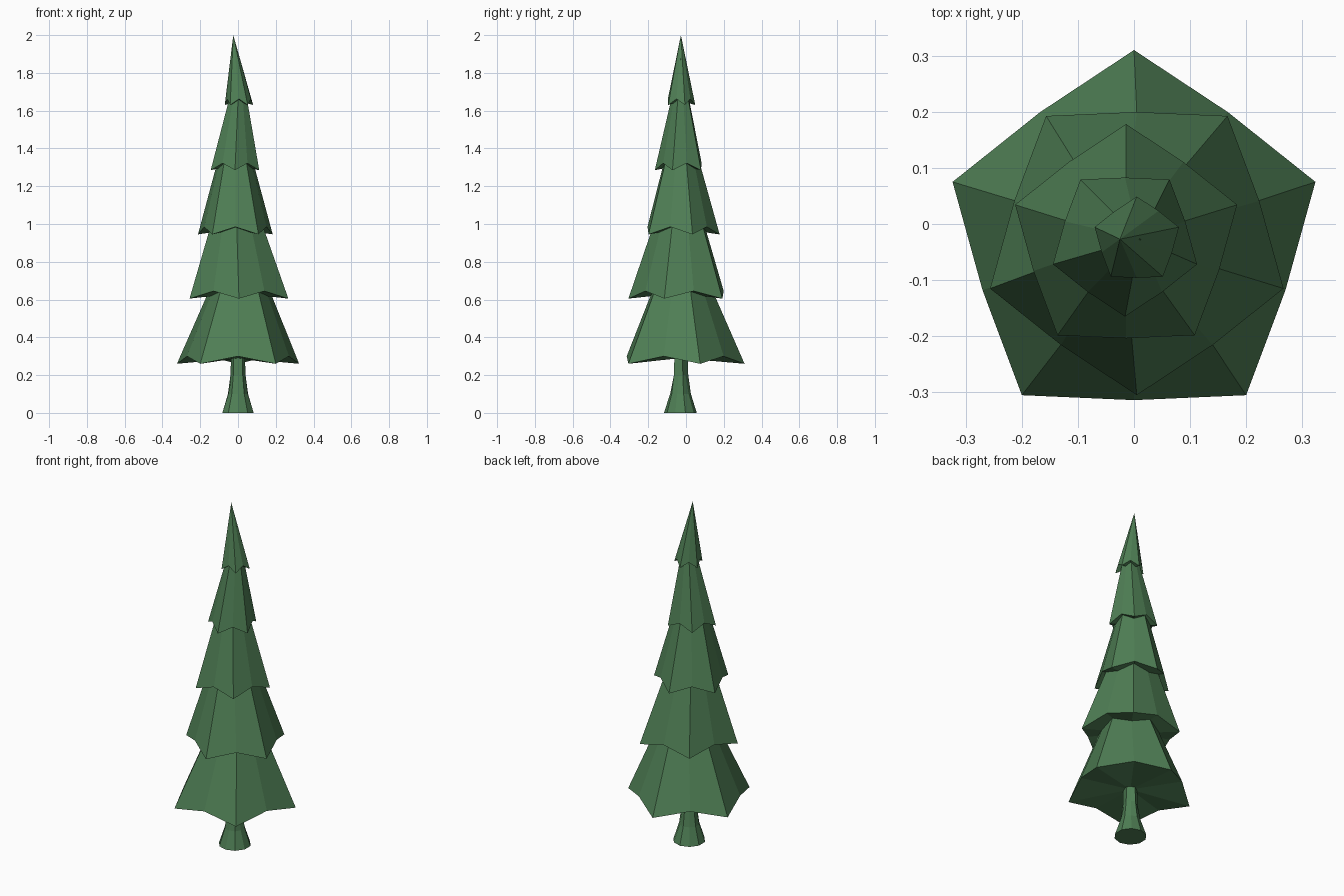
import bpy, bmesh
from math import sin, cos, radians

cube = bpy.data.objects.get("Cube")
if cube:
    bpy.data.objects.remove(cube)

green = bpy.data.materials.new("pine green")
color = (0.078, 0.21, 0.09, 1)
green.diffuse_color = color
green.use_nodes = True
green.node_tree.nodes["Principled BSDF"].inputs["Base Color"].default_value = color

CY = -0.03  # the tree's axis sits slightly forward


def make_object(name, bm):
    bmesh.ops.recalc_face_normals(bm, faces=bm.faces)
    mesh = bpy.data.meshes.new(name)
    bm.to_mesh(mesh)
    bm.free()
    mesh.materials.append(green)
    bpy.context.collection.objects.link(bpy.data.objects.new(name, mesh))


def ring(bm, cx, radii, heights, start):
    """Ten points alternating between two radii and two heights."""
    points = []
    for i in range(10):
        a = radians(start + 36 * i)
        r, z = radii[i % 2], heights[i % 2]
        points.append(bm.verts.new((cx + r * cos(a), CY + r * sin(a), z)))
    return points


def fan(bm, points, centre):
    c = bm.verts.new(centre)
    for i in range(10):
        bm.faces.new((points[i], points[(i + 1) % 10], c))


# Branch tiers: five drooping tips with raised notches between them
# centre x, tip radius, tip height, notch height, apex x, apex height
tiers = [
    (0.0, 0.34, 0.26, 0.30, 0.015, 1.03),
    (0.005, 0.275, 0.605, 0.645, -0.02, 1.42),
    (-0.014, 0.208, 0.945, 0.985, -0.015, 1.68),
    (-0.016, 0.135, 1.285, 1.322, 0.01, 1.88),
    (0.005, 0.079, 1.63, 1.662, -0.025, 2.0),
]
for n, (cx, r, z_tip, z_notch, apex_x, apex_z) in enumerate(tiers):
    bm = bmesh.new()
    rim = ring(bm, cx, (r, r * 0.835), (z_tip, z_notch), 90 + 36 * (n % 2))
    fan(bm, rim, (apex_x, CY + 0.003, apex_z))
    fan(bm, rim, (cx, CY, z_notch - 0.01))
    make_object(f"branch_tier_{n + 1}", bm)

# Trunk: flared foot rising into a fluted stem
bm = bmesh.new()
profile = [(0.087, 0.087, 0), (0.056, 0.054, 0.1),
           (0.042, 0.034, 0.2), (0.038, 0.03, 0.32)]
rings = [ring(bm, 0, (a, b), (z, z), 90) for a, b, z in profile]
for low, high in zip(rings, rings[1:]):
    for i in range(10):
        j = (i + 1) % 10
        bm.faces.new((low[i], low[j], high[j], high[i]))
bm.faces.new(rings[0])
bm.faces.new(rings[-1])
make_object("trunk", bm)
